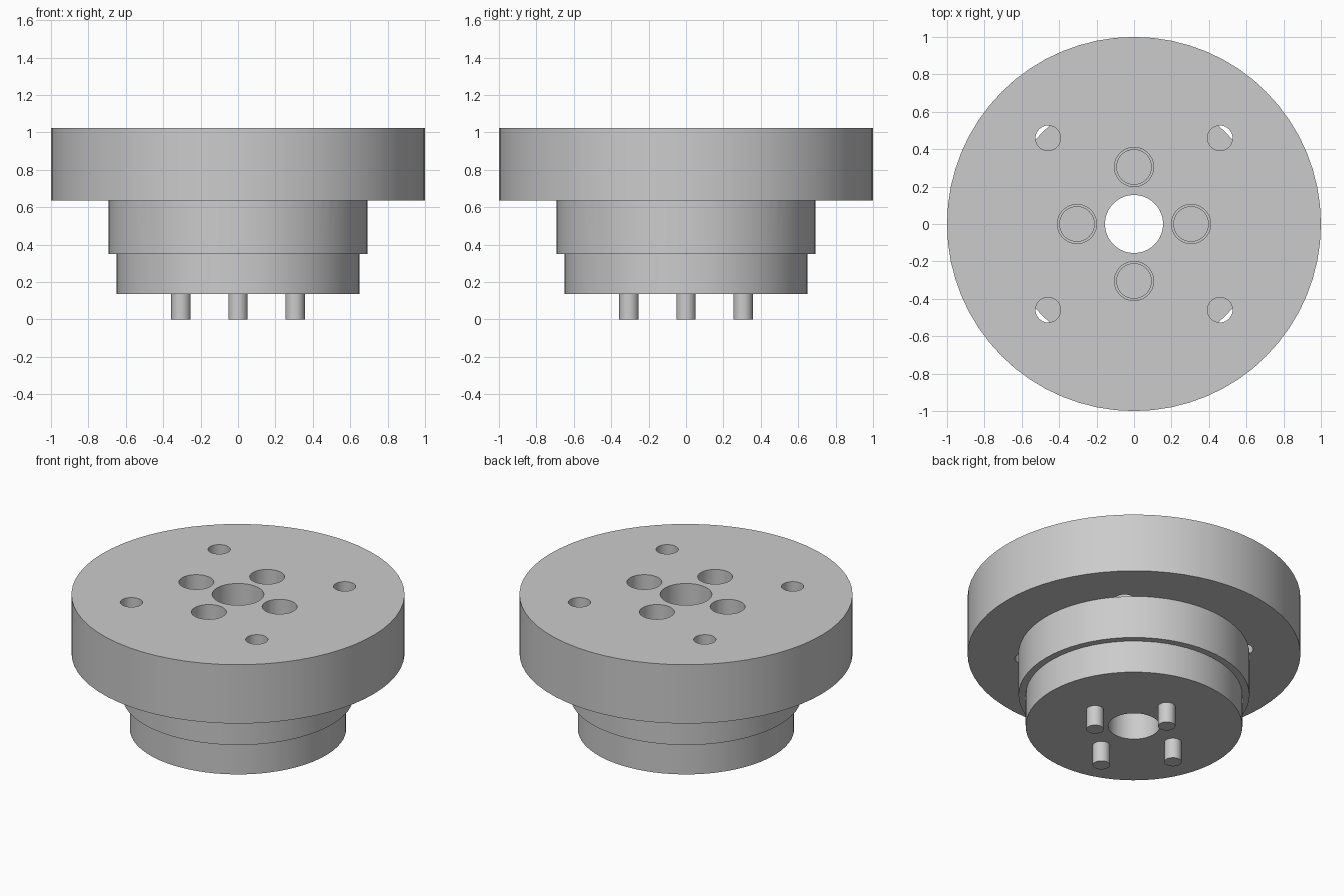
import bpy, math

if "Cube" in bpy.data.objects:
    bpy.data.objects.remove(bpy.data.objects["Cube"], do_unlink=True)

steel = bpy.data.materials.new("plain grey metal")
steel.use_nodes = True
GREY = (0.6, 0.6, 0.6, 1)
steel.diffuse_color = GREY
steel.node_tree.nodes["Principled BSDF"].inputs["Base Color"].default_value = GREY


def lathe(name, profile, sides, centre=(0, 0), closed=False):
    """Spin (radius, z) points around a vertical axis; a zero radius makes a pole."""
    verts, rings, faces = [], [], []
    for r, z in profile:
        count = sides if r > 0 else 1
        rings.append([len(verts) + i for i in range(count)])
        for i in range(count):
            a = 2 * math.pi * i / sides
            verts.append((r * math.cos(a), r * math.sin(a), z))
    pairs = list(zip(rings, rings[1:])) + ([(rings[-1], rings[0])] if closed else [])
    for low, high in pairs:
        for i in range(sides):
            j = (i + 1) % sides
            loop = [low[i % len(low)], low[j % len(low)],
                    high[j % len(high)], high[i % len(high)]]
            faces.append(list(dict.fromkeys(loop)))
    mesh = bpy.data.meshes.new(name)
    mesh.from_pydata(verts, [], faces)
    mesh.materials.append(steel)
    obj = bpy.data.objects.new(name, mesh)
    obj.location = (*centre, 0)
    bpy.context.collection.objects.link(obj)
    return obj


def activate(obj):
    bpy.ops.object.select_all(action="DESELECT")
    obj.select_set(True)
    bpy.context.view_layer.objects.active = obj


def smooth(obj):
    activate(obj)
    bpy.ops.object.shade_smooth_by_angle(angle=math.radians(30))


def cut(body, cutter):
    cutter.hide_render = True
    activate(body)
    mod = body.modifiers.new("hole", "BOOLEAN")
    mod.operation, mod.solver, mod.object = "DIFFERENCE", "EXACT", cutter
    bpy.ops.object.modifier_apply(modifier=mod.name)
    bpy.data.objects.remove(cutter, do_unlink=True)


def around(radius, start):
    """Four evenly spaced positions on a circle."""
    for k in range(4):
        a = start + k * math.pi / 2
        yield radius * math.cos(a), radius * math.sin(a)


TOP, FLANGE, STEP, BASE = 1.025, 0.635, 0.35, 0.135
BORE = 0.155

# Stepped hub with a wide flange and a through bore
hub = lathe("stepped_hub", [(BORE, BASE), (0.65, BASE), (0.65, STEP), (0.693, STEP),
                            (0.693, FLANGE), (1.0, FLANGE), (1.0, TOP), (BORE, TOP)],
            64, closed=True)

# Blind dowel holes on the diagonals
for spot in around(0.65, math.pi / 4):
    cut(hub, lathe("dowel_cutter", [(0, FLANGE), (0.067, FLANGE),
                                    (0.067, TOP + 0.1), (0, TOP + 0.1)], 32, spot))

# Counterbored screw holes, each holding a screw that sticks out below
SEAT, HEAD, SHANK = FLANGE, 0.095, 0.052
for n, spot in enumerate(around(0.305, 0)):
    cut(hub, lathe("counterbore_cutter", [(0, SEAT), (0.105, SEAT),
                                          (0.105, TOP + 0.1), (0, TOP + 0.1)], 32, spot))
    screw = lathe(f"screw_{n + 1}", [(0, 0), (SHANK, 0), (SHANK, SEAT), (HEAD, SEAT),
                                     (HEAD, SEAT + 0.1), (0, SEAT + 0.1)], 32, spot)
    smooth(screw)

smooth(hub)
